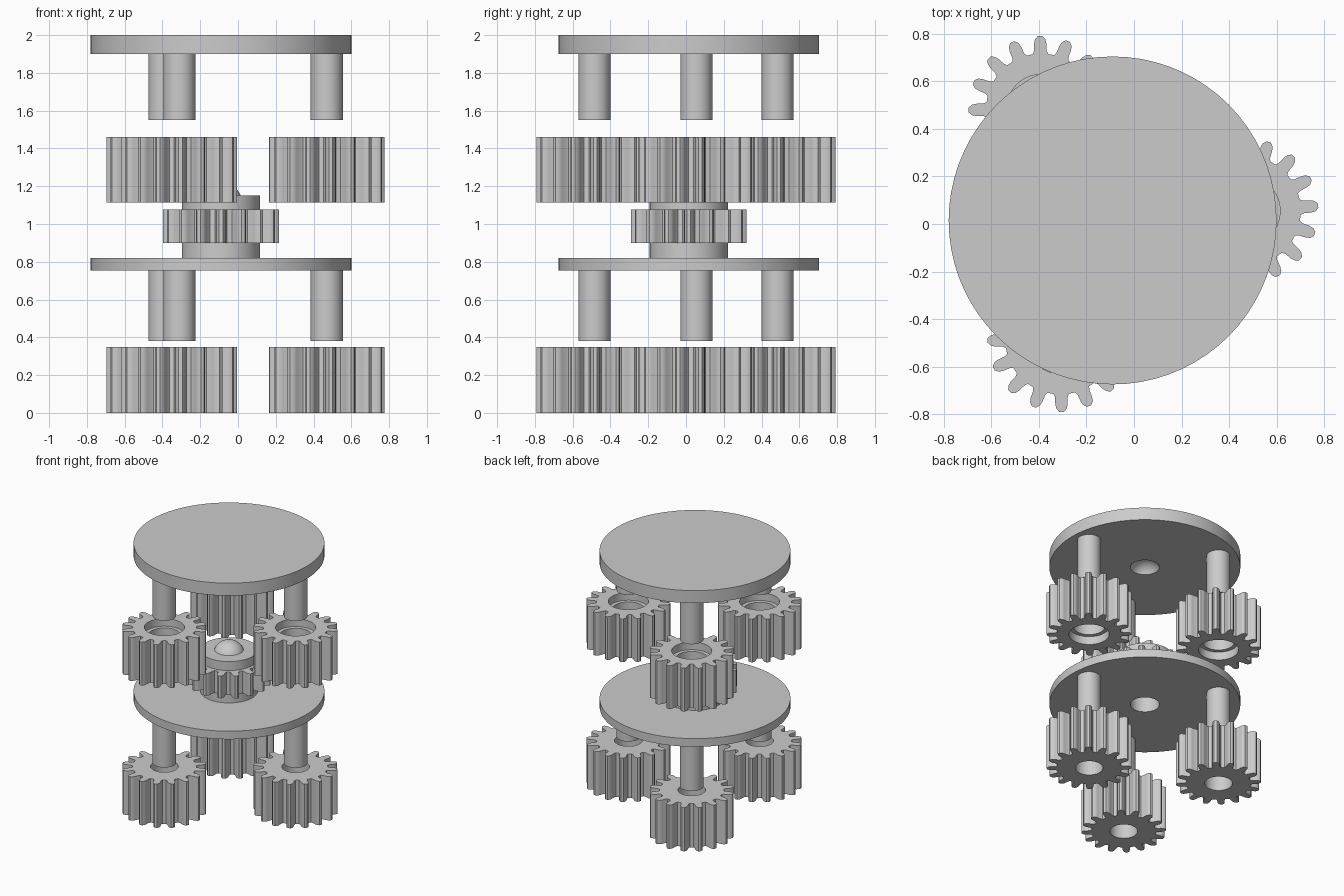
import bpy, bmesh, math
from math import cos, sin, radians, pi

if "Cube" in bpy.data.objects:
    bpy.data.objects.remove(bpy.data.objects["Cube"], do_unlink=True)

# One plain grey for every part
grey = bpy.data.materials.new("grey")
grey.use_nodes = True
grey.diffuse_color = (0.6, 0.6, 0.6, 1)
grey.node_tree.nodes["Principled BSDF"].inputs["Base Color"].default_value = (0.6, 0.6, 0.6, 1)

CENTRE = (-0.09, 0.015)
PLANETS = {"right": (0.47, 0.055, 4), "back": (-0.39, 0.485, 1), "front": (-0.31, -0.485, 1)}
TEETH = 16
# Half a tooth: (fraction of tooth pitch, radius)
FLANK = [(0.36, 0.232), (0.28, 0.245), (0.24, 0.275), (0.19, 0.293), (0.08, 0.306)]
TOOTH = [(-f, r) for f, r in FLANK] + [(f, r) for f, r in reversed(FLANK)]
GEAR = [(2 * pi * (t + f) / TEETH, r) for t in range(TEETH) for f, r in TOOTH]
ROUND = [(2 * pi * i / 72, 1) for i in range(72)]


def stack(name, rings, spot, outline=ROUND, turn=0):
    """Skin a closed run of rings; radius 'gear' follows the teeth, 0 closes to a point."""
    bm = bmesh.new()
    loops = []
    for radius, z in rings:
        loop = []
        for a, r in outline:
            d = r if radius == "gear" else radius
            b = a + radians(turn)
            loop.append(bm.verts.new((d * cos(b), d * sin(b), z)))
        loops.append(loop)
    n = len(outline)
    pairs = list(zip(loops, loops[1:]))
    if rings[0][0] != 0:
        pairs.append((loops[-1], loops[0]))
    for low, high in pairs:
        for i in range(n):
            j = (i + 1) % n
            bm.faces.new((low[i], low[j], high[j], high[i]))
    bmesh.ops.remove_doubles(bm, verts=bm.verts, dist=0.00001)
    bmesh.ops.recalc_face_normals(bm, faces=bm.faces)
    mesh = bpy.data.meshes.new(name)
    bm.to_mesh(mesh)
    bm.free()
    mesh.materials.append(grey)
    ob = bpy.data.objects.new(name, mesh)
    ob.location = (spot[0], spot[1], 0)
    bpy.context.collection.objects.link(ob)
    bpy.ops.object.select_all(action="DESELECT")
    ob.select_set(True)
    bpy.context.view_layer.objects.active = ob
    bpy.ops.object.shade_smooth_by_angle(angle=radians(30))
    return ob


def cap(radius, height, base, steps=8):
    """Rings of a shallow spherical cap, from rim to tip."""
    ball = (radius ** 2 + height ** 2) / (2 * height)
    sweep = math.asin(radius / ball)
    return [(ball * sin(sweep * (1 - i / steps)),
             base + height - ball + ball * cos(sweep * (1 - i / steps)))
            for i in range(steps + 1)]


# Planet gears and the pins above them
for side, (x, y, turn) in PLANETS.items():
    stack(side + "_lower_gear", [("gear", 0), ("gear", 0.35), (0.1, 0.35), (0.1, 0)],
          (x, y), GEAR, turn)
    stack(side + "_upper_gear",
          [("gear", 1.115), ("gear", 1.46), (0.145, 1.46), (0.145, 1.4),
           (0.115, 1.4), (0.115, 1.18), (0.145, 1.18), (0.145, 1.115)],
          (x, y), GEAR, turn)
    for level, z0, z1 in (("lower", 0.38, 0.76), ("upper", 1.55, 1.905)):
        stack(f"{side}_{level}_pin", [(0, z0), (0.085, z0), (0.085, z1), (0, z1)], (x, y))

# Lower carrier plate with a central bore
stack("lower_plate", [(0.69, 0.755), (0.69, 0.82), (0.105, 0.82), (0.105, 0.755)], CENTRE)

# Hub with blind bore beneath and rounded bearing tip on top
stack("hub", [(0, 0.98), (0.105, 0.98), (0.105, 0.82), (0.207, 0.82), (0.207, 1.15)]
      + cap(0.105, 0.07, 1.15), CENTRE)

# Sun gear around the hub
stack("sun_gear", [("gear", 0.9), ("gear", 1.078), (0.2, 1.078), (0.2, 0.9)], CENTRE, GEAR)

# Top carrier plate with a rounded socket underneath
stack("upper_plate", [(0, 2), (0.69, 2), (0.69, 1.9)] + cap(0.105, 0.07, 1.9), CENTRE)
